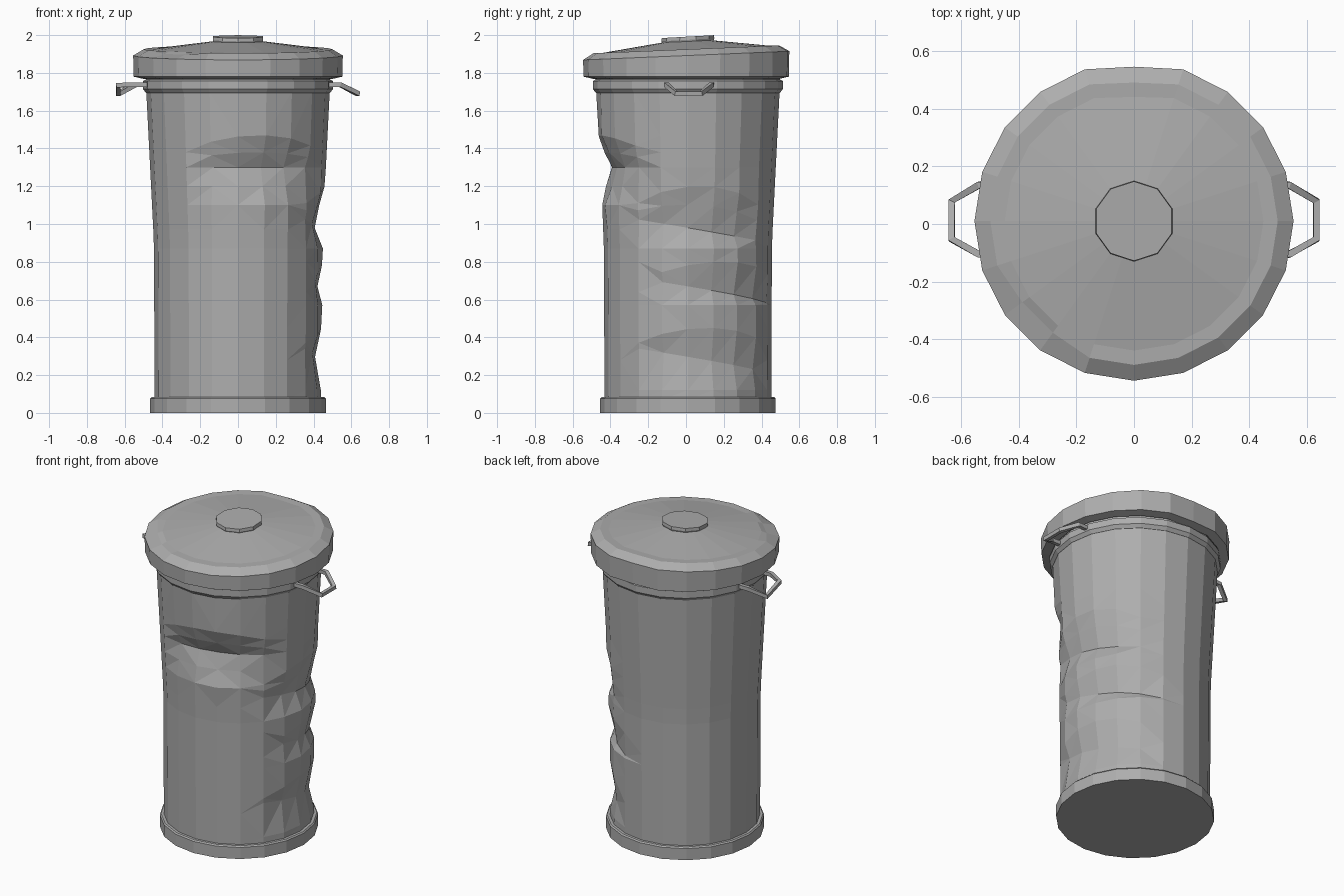
import bpy, bmesh, random
from math import sin, cos, radians, degrees, pi
from mathutils import Vector

random.seed(4)
cube = bpy.data.objects.get("Cube")
if cube:
    bpy.data.objects.remove(cube, do_unlink=True)

metal = bpy.data.materials.new("galvanised_grey")
metal.use_nodes = True
GREY = (0.42, 0.42, 0.42, 1)
metal.diffuse_color = GREY
metal.node_tree.nodes["Principled BSDF"].inputs["Base Color"].default_value = GREY

CENTRE_Y = 0.01


def finish(name, bm, triangulate=False):
    """Turn a bmesh into a flat shaded object."""
    bmesh.ops.recalc_face_normals(bm, faces=bm.faces)
    if triangulate:
        bmesh.ops.triangulate(bm, faces=bm.faces)
    mesh = bpy.data.meshes.new(name)
    bm.to_mesh(mesh)
    bm.free()
    mesh.materials.append(metal)
    obj = bpy.data.objects.new(name, mesh)
    bpy.context.collection.objects.link(obj)
    return obj


def lathe(name, profile, sides=20, start=0, shape=None, cap_low=False, cap_high=False, triangulate=False):
    """Spin a (radius, z) profile; shape(angle, r, z) may deform each point."""
    bm = bmesh.new()
    rings = []
    for r, z in profile:
        ring = []
        for i in range(sides):
            a = start + 2 * pi * i / sides
            rr, zz = shape(a, r, z) if shape else (r, z)
            ring.append(bm.verts.new((rr * cos(a), CENTRE_Y + rr * sin(a), zz)))
        rings.append(ring)
    for low, high in zip(rings, rings[1:]):
        for i in range(sides):
            j = (i + 1) % sides
            bm.faces.new((low[i], low[j], high[j], high[i]))
    if cap_low:
        bm.faces.new(rings[0][::-1])
    if cap_high:
        bm.faces.new(rings[-1])
    return finish(name, bm, triangulate)


# Dents: azimuth, half width, top z, deepest z, low z, depth
DENTS = [
    (-76, 50, 1.47, 1.30, 1.10, 0.068),
    (8, 50, 1.20, 0.97, 0.87, 0.045),
    (25, 52, 0.80, 0.64, 0.57, 0.035),
    (14, 52, 0.45, 0.28, 0.12, 0.042),
]


def dented(a, r, z):
    """Push the wall in with a sharp crease at each dent's deepest line."""
    az = degrees(a)
    new_z = z
    for mid, width, top, deep, low, depth in DENTS:
        d = (az - mid + 180) % 360 - 180
        f = max(0, 1 - (d / width) ** 2)
        if f == 0 or not low <= z <= top:
            continue
        if z >= deep:
            new_z = deep + (z - deep) * (0.5 + 0.5 * f)
            amount = (top - z) / (top - deep)
        else:
            amount = (z - low) / (deep - low)
        r -= depth * f * amount
        new_z -= 0.0012 * d * (mid > 0) * amount
        r += random.uniform(-0.006, 0.006) * f
    return r, new_z


def wall_radius(z):
    if z > 0.9:
        return 0.445 + 0.04 * (z - 0.9) / 0.79
    return 0.441 + 0.004 * z / 0.9


# Wall
rows = [0.07, 0.12, 0.28, 0.45, 0.57, 0.64, 0.80, 0.87, 0.97, 1.10, 1.20, 1.30, 1.38, 1.47, 1.70]
lathe("can_wall", [(wall_radius(z), z) for z in rows], shape=dented, triangulate=True)

# Foot ring with closed bottom
lathe("foot_ring", [(0.465, 0), (0.465, 0.075), (0.458, 0.083), (0.43, 0.083)], cap_low=True)

# Rolled band under the lid
lathe("rim_band", [(0.475, 1.69), (0.488, 1.695), (0.503, 1.715), (0.503, 1.757),
                   (0.488, 1.765), (0.488, 1.80)])


def lid_shape(a, r, z):
    """Lean the lid top toward the front and knock in its edge."""
    az = degrees(a) % 360
    if z > 1.85:
        z += 0.042 * r * sin(a)
        if abs(az - 225) < 15 and 0.48 < r < 0.52:
            r -= 0.02
            z -= 0.012
    if abs(az - 90) < 5 and r > 0.4:
        r -= 0.018
    return r, z


# Lid
lathe("lid", [(0.48, 1.785), (0.50, 1.768), (0.552, 1.78), (0.555, 1.892), (0.50, 1.925),
              (0.45, 1.925), (0.13, 1.967)], shape=lid_shape, cap_high=True)

# Lid knob
lathe("lid_knob", [(0.132, 1.955), (0.14, 1.975), (0.138, 1.992)], sides=10, start=pi / 10,
      shape=lambda a, r, z: (r, z + 0.055 * r * sin(a)), cap_high=True)


def handle(name, points, half=0.012):
    """Sweep a square bar along a path."""
    bm = bmesh.new()
    pts = [Vector(p) for p in points]
    rings = []
    for i, p in enumerate(pts):
        t = (pts[min(i + 1, len(pts) - 1)] - pts[max(i - 1, 0)]).normalized()
        side = t.cross(Vector((0, 0, 1))).normalized()
        up = side.cross(t)
        rings.append([bm.verts.new(p + half * (side * u + up * v))
                      for u, v in ((-1, -1), (1, -1), (1, 1), (-1, 1))])
    for a, b in zip(rings, rings[1:]):
        for k in range(4):
            m = (k + 1) % 4
            bm.faces.new((a[k], a[m], b[m], b[k]))
    bm.faces.new(rings[0])
    bm.faces.new(rings[-1])
    return finish(name, bm)


# Handles, the right one bent up at its front corner
for name, s, front_z in (("left_handle", 1, 1.69), ("right_handle", -1, 1.735)):
    handle(name, [(s * 0.47, -0.105, 1.738), (s * 0.54, -0.105, 1.738), (s * 0.634, -0.053, front_z),
                  (s * 0.634, 0.08, 1.69), (s * 0.54, 0.135, 1.738), (s * 0.47, 0.135, 1.738)])
